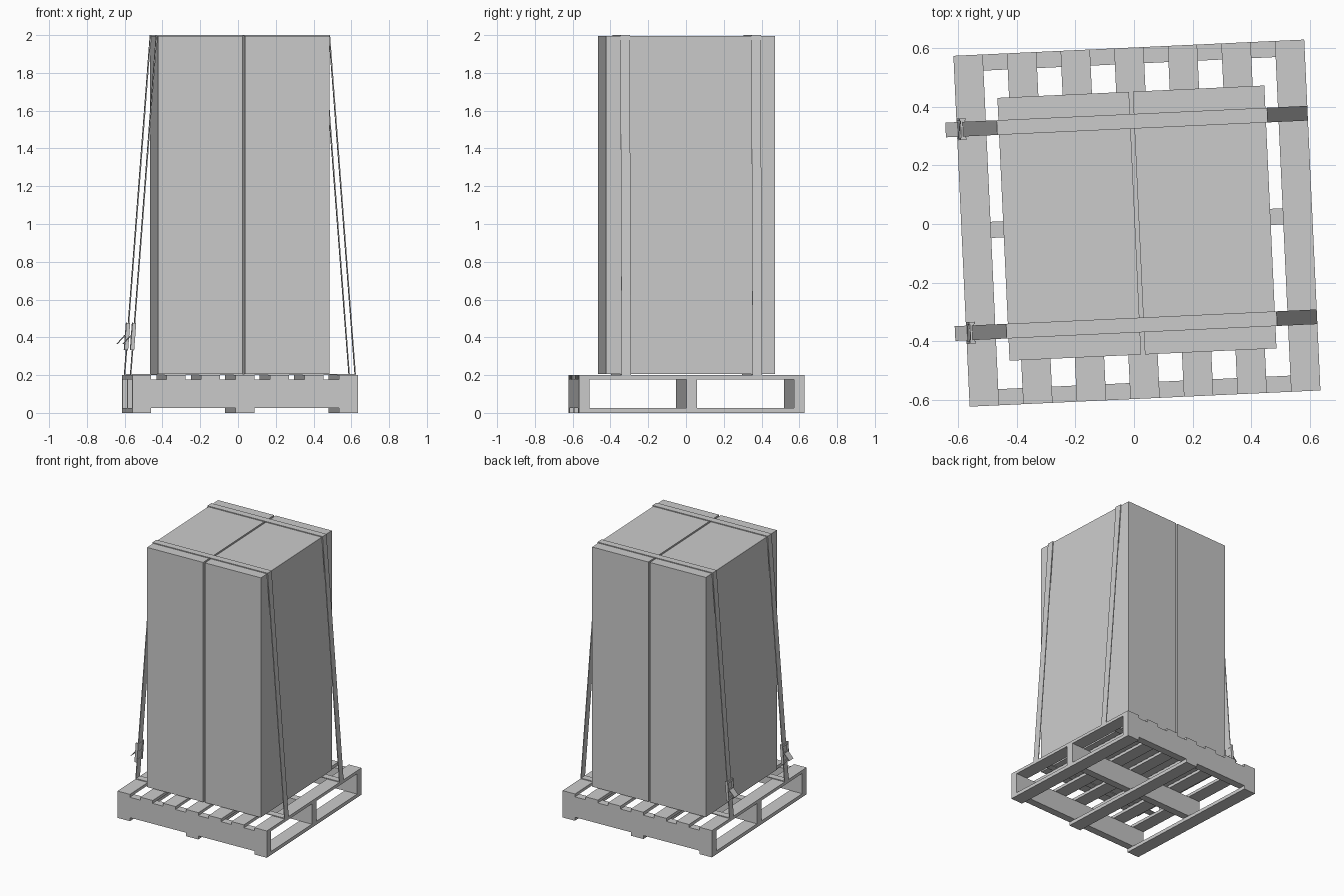
import bpy, bmesh, math
from mathutils import Matrix, Vector

old = bpy.data.objects.get("Cube")
if old:
    bpy.data.objects.remove(old, do_unlink=True)

grey = bpy.data.materials.new("light_grey")
grey.use_nodes = True
COLOUR = (0.6, 0.6, 0.6, 1)
grey.diffuse_color = COLOUR
grey.node_tree.nodes["Principled BSDF"].inputs["Base Color"].default_value = COLOUR

# The whole load stands slightly turned
PLACE = Matrix.Translation((0.01, 0.003, 0)) @ Matrix.Rotation(math.radians(2.65), 4, "Z")


def finish(name, bm):
    bmesh.ops.recalc_face_normals(bm, faces=bm.faces)
    bm.transform(PLACE)
    mesh = bpy.data.meshes.new(name)
    bm.to_mesh(mesh)
    bm.free()
    mesh.materials.append(grey)
    obj = bpy.data.objects.new(name, mesh)
    bpy.context.collection.objects.link(obj)


def add_box(bm, centre, size, tilt=0):
    m = (Matrix.Translation(centre) @ Matrix.Rotation(tilt, 4, "Y")
         @ Matrix.Diagonal((*size, 1)))
    bmesh.ops.create_cube(bm, size=1, matrix=m)


def box(name, xs, ys, zs):
    bm = bmesh.new()
    spans = (xs, ys, zs)
    add_box(bm, [(a + b) / 2 for a, b in spans], [b - a for a, b in spans])
    finish(name, bm)


def band(name, outer, inner, y, width):
    """Closed loop of flat webbing between two x-z outlines."""
    bm = bmesh.new()
    rings = [[bm.verts.new((x, y + s * width / 2, z)) for x, z in line]
             for line in (outer, inner) for s in (-1, 1)]
    of, ob, nf, nb = rings
    n = len(outer)
    for a, b in ((of, ob), (ob, nb), (nb, nf), (nf, of)):
        for i in range(n):
            j = (i + 1) % n
            bm.faces.new((a[i], a[j], b[j], b[i]))
    finish(name, bm)


HALF = 0.598      # pallet half side
DECK = 0.2        # top of pallet
BOARD = 0.1       # board width

# Pallet: deck boards, stringers, bottom boards
for i in range(7):
    x = (HALF - BOARD / 2) * (i - 3) / 3
    box(f"deck_board_{i + 1}", (x - BOARD / 2, x + BOARD / 2), (-HALF, HALF), (0.178, DECK))
for name, k in (("front", -1), ("middle", 0), ("back", 1)):
    y = k * (HALF - 0.0275)
    box(f"{name}_stringer", (-HALF, HALF), (y - 0.0275, y + 0.0275), (0.026, 0.178))
for name, k in (("right", -1), ("middle", 0), ("left", 1)):
    x = k * (HALF - BOARD / 2)
    box(f"{name}_bottom_board", (x - BOARD / 2, x + BOARD / 2), (-HALF, HALF), (0, 0.026))

# Two tall cartons with a narrow gap between them
WEB = 0.006       # strap thickness
box("right_carton", (-0.455, -0.0065), (-0.448, 0.448), (DECK + WEB, 2 - WEB))
box("left_carton", (0.0065, 0.455), (-0.448, 0.448), (DECK + WEB, 2 - WEB))

# Straps with a ratchet buckle on the right side
outer = [(-HALF, DECK), (HALF, DECK), (0.461, 2), (-0.461, 2)]
inner = [(-HALF + WEB, DECK + WEB), (HALF - WEB, DECK + WEB),
         (0.455, 2 - WEB), (-0.455, 2 - WEB)]
lean = math.atan2(HALF - 0.461, 2 - DECK)
along = Vector((math.sin(lean), 0, math.cos(lean)))
for name, y in (("front", -0.347), ("back", 0.347)):
    band(f"{name}_strap", outer, inner, y, 0.05)
    middle = Vector((-HALF, y, DECK)) + along * 0.205
    bm = bmesh.new()
    for s in (-1, 1):
        add_box(bm, middle + Vector((0, s * 0.033, 0)), (0.02, 0.008, 0.145), lean)
    for d in (-0.06, 0, 0.06):
        add_box(bm, middle + along * d, (0.014, 0.066, 0.016), lean)
    finish(f"{name}_buckle", bm)
    # Loose strap end hanging out of the buckle
    bm = bmesh.new()
    add_box(bm, (-0.614, y, 0.388), (0.004, 0.05, 0.062), math.radians(42))
    finish(f"{name}_strap_tail", bm)
